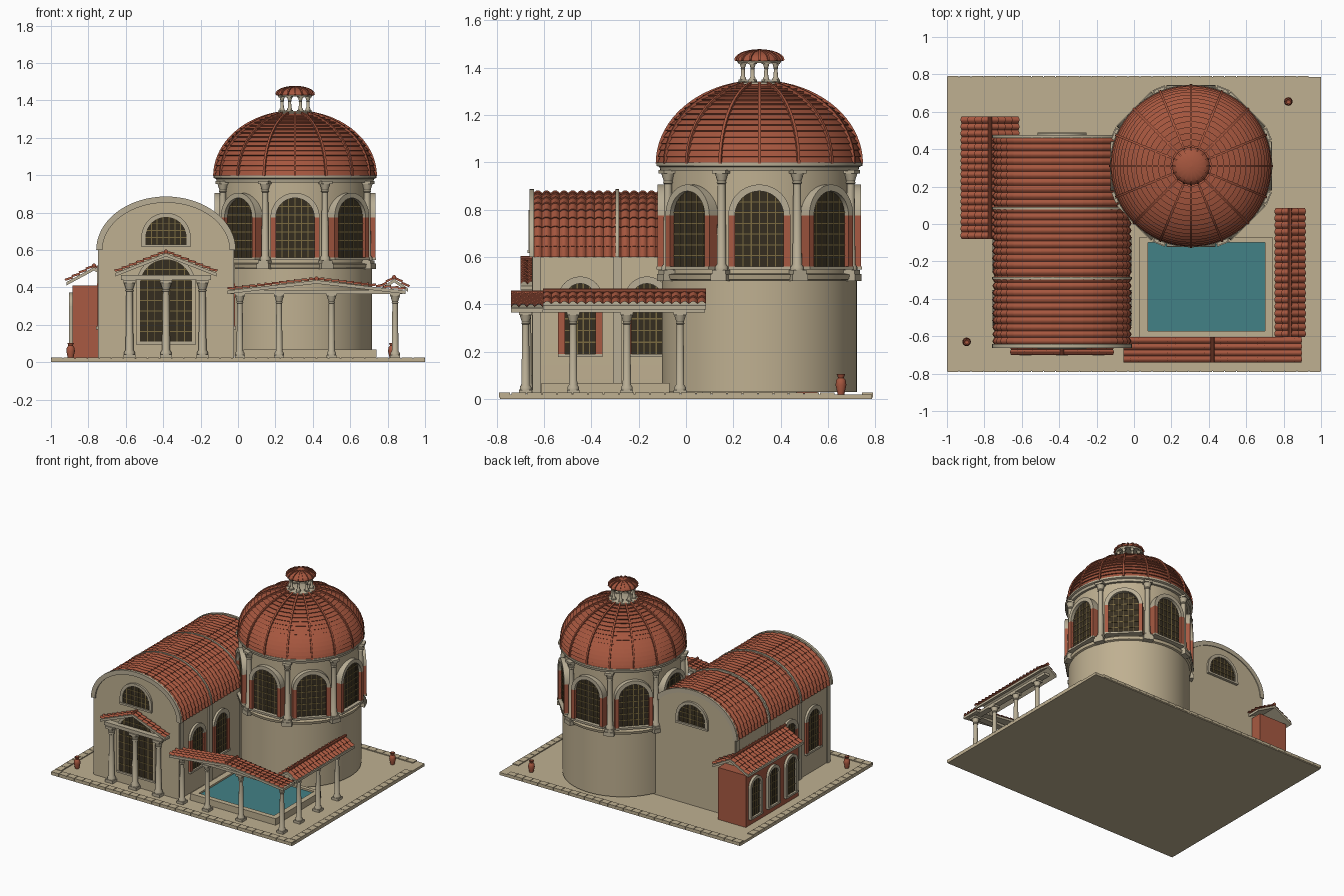
import bpy, bmesh, math
from math import pi, sin, cos, sqrt, radians
from mathutils import Matrix, Vector

if "Cube" in bpy.data.objects:
    bpy.data.objects.remove(bpy.data.objects["Cube"])

def material(name, hexa):
    def lin(c):
        return c / 12.92 if c <= 0.04045 else ((c + 0.055) / 1.055) ** 2.4
    m = bpy.data.materials.new(name)
    m.diffuse_color = [lin(int(hexa[i:i + 2], 16) / 255) for i in (0, 2, 4)] + [1]
    m.use_nodes = True
    m.node_tree.nodes["Principled BSDF"].inputs["Base Color"].default_value = m.diffuse_color
    return m

STONE = material("sandstone", "BFB091")
TRIM = material("pale trim", "B9AE95")
TILE = material("terracotta tile", "A5563E")
RED = material("red plaster", "A85A42")
DARK = material("dark glass", "352D20")
BAR = material("bronze bars", "7A6A40")
WATER = material("pool water", "428186")
I4 = Matrix.Identity(4)

def place(x, y, z, deg=0):
    return Matrix.Translation((x, y, z)) @ Matrix.Rotation(radians(deg), 4, 'Z')

class Part:
    """Collects simple solids into one named object."""
    def __init__(self, name, M=I4):
        self.name, self.M, self.bm, self.mats = name, M, bmesh.new(), []

    def add(self, verts, faces, mat, M=I4):
        if mat not in self.mats:
            self.mats.append(mat)
        vs = [self.bm.verts.new(self.M @ M @ Vector(v)) for v in verts]
        for f in faces:
            self.bm.faces.new([vs[i] for i in f]).material_index = self.mats.index(mat)

    def prism(self, pts, y0, y1, mat, M=I4):
        n = len(pts)
        self.add([(x, y, z) for y in (y0, y1) for x, z in pts],
                 [range(n), range(2 * n - 1, n - 1, -1)] +
                 [(i, (i + 1) % n, (i + 1) % n + n, i + n) for i in range(n)], mat, M)

    def box(self, x0, x1, y0, y1, z0, z1, mat, M=I4):
        self.prism([(x0, z0), (x1, z0), (x1, z1), (x0, z1)], y0, y1, mat, M)

    def lathe(self, prof, n, mat, M=I4):
        k = len(prof)
        self.add([(r * cos(2 * pi * i / n), r * sin(2 * pi * i / n), z) for i in range(n) for r, z in prof],
                 [(i * k + j, (i + 1) % n * k + j, (i + 1) % n * k + j + 1, i * k + j + 1)
                  for i in range(n) for j in range(k - 1)], mat, M)

    def done(self, angle=35):
        bmesh.ops.remove_doubles(self.bm, verts=self.bm.verts, dist=1e-5)
        bmesh.ops.recalc_face_normals(self.bm, faces=self.bm.faces)
        me = bpy.data.meshes.new(self.name)
        self.bm.to_mesh(me)
        self.bm.free()
        for m in self.mats:
            me.materials.append(m)
        me.shade_smooth()
        me.set_sharp_from_angle(angle=radians(angle))
        bpy.context.collection.objects.link(bpy.data.objects.new(self.name, me))

def arc(a, b, z=0, n=20, cx=0):
    return [(cx + a * cos(pi * i / n), z + b * sin(pi * i / n)) for i in range(n + 1)]

def window(name, M, r, h, t, d, side, glass, nv=5, nh=5):
    """Arched window: origin at sill centre, outward is -y."""
    p = Part(name, M)
    p.prism([(-r, 0), (r, 0)] + arc(r, r, h), 0, -glass, DARK)
    p.prism(arc(r + t, r + t, h) + arc(r, r, h)[::-1], 0, -d, TRIM)
    for s in (-1, 1):
        p.box(s * r, s * (r + t), 0, -d, 0, h, side)
    p.box(-r - t, r + t, 0, -d - 0.004, -0.014, 0, TRIM)
    w = 0.0025
    for i in range(nv):
        x = r * (2 * (i + 1) / (nv + 1) - 1)
        p.box(x - w, x + w, -glass, -glass - 0.003, 0, h + sqrt(r * r - x * x), BAR)
    for i in range(nh):
        z = (h + r) * (i + 1) / (nh + 1)
        e = r if z < h else sqrt(r * r - (z - h) ** 2)
        p.box(-e, e, -glass, -glass - 0.003, z - w, z + w, BAR)
    p.done()

def column(p, x, y, z0, z1, r, deg=0):
    M = place(x, y, 0, deg)
    b = 1.5 * r
    p.box(-b, b, -b, b, z0, z0 + r, TRIM, M)
    p.lathe([(0, z0 + r), (1.4 * r, z0 + r), (1.4 * r, z0 + 1.6 * r), (r, z0 + 2.2 * r), (0.82 * r, z1 - 3 * r),
             (1.05 * r, z1 - 2.8 * r), (0.9 * r, z1 - 2.4 * r), (1.4 * r, z1 - 0.8 * r), (0, z1 - 0.8 * r)], 14, TRIM, M)
    p.box(-b, b, -b, b, z1 - 0.8 * r, z1, TRIM, M)

def tiles(p, path, y0, y1, pitch=0.036, amp=0.012, lift=0.008):
    """Scalloped tile sheet; path(t) gives point and normal, one course per list entry."""
    n = max(1, round((y1 - y0) / pitch)) * 6
    rows = []
    for a, b in path:
        rows += [(a, 0), (b, lift)]
    vs = [(x + nx * (up + amp * abs(sin(pi * j / 6))), y0 + (y1 - y0) * j / n, z + nz * (up + amp * abs(sin(pi * j / 6))))
          for (x, z, nx, nz), up in rows for j in range(n + 1)]
    m = n + 1
    p.add(vs, [(i * m + j, i * m + j + 1, (i + 1) * m + j + 1, (i + 1) * m + j)
               for i in range(len(rows) - 1) for j in range(n)], TILE)

def gable(name, cx, half, ze, za, y0, y1, courses):
    """Open gable roof with its ridge along y."""
    p = Part(name)
    L = sqrt(half ** 2 + (za - ze) ** 2)
    t = 0.018
    p.prism([(cx - half, ze - t), (cx, za - t), (cx + half, ze - t), (cx + half, ze), (cx, za), (cx - half, ze)], y0, y1, TRIM)
    for s in (-1, 1):
        nx, nz = s * (za - ze) / L, half / L
        pt = lambda k: (cx + s * half * k / courses, za + (ze - za) * k / courses, nx, nz)
        tiles(p, [(pt(k), pt(k + 1)) for k in range(courses)], y0, y1)
    p.lathe([(0, 0), (0.011, 0), (0.011, y1 - y0), (0, y1 - y0)], 10, TILE,
            Matrix.Translation((cx, y1, za + 0.01)) @ Matrix.Rotation(pi / 2, 4, 'X'))
    p.done()

# paved base and edging blocks
p = Part("base_slab")
p.box(-1, 1, -0.787, 0.787, 0, 0.019, STONE)
p.done()
p = Part("edging_blocks")
for i in range(31):
    x = -1 + 2 * i / 31
    for s in (-1, 1):
        if s < 0 or i < 30:
            p.box(x + 0.002, x + 0.0625, s * 0.79, s * 0.743, 0.006, 0.026, STONE)
for i in range(21):
    y = -0.74 + 1.37 * i / 21
    for s in (-1, 1):
        p.box(s * 0.952, s, y + 0.002, y + 0.063, 0.006, 0.026, STONE)
p.done()

# vaulted hall
HX = -0.385
p = Part("hall_walls")
p.prism([(HX - 0.352, 0.02), (HX + 0.352, 0.02)] + arc(0.352, 0.265, 0.6, 32, HX), -0.65, 0.47, STONE)
for y in (-0.63, -0.29, 0.085, 0.45):
    p.box(HX - 0.363, HX + 0.363, y - 0.018, y + 0.018, 0.02, 0.6, TRIM)
p.done()
p = Part("hall_roof_tiles")
def vault(t):
    n = Vector((cos(t) / 0.354, sin(t) / 0.268)).normalized()
    return HX + 0.354 * cos(t), 0.6 + 0.268 * sin(t), n.x, n.y
for s in (1, -1):
    ts = [pi / 2 - s * pi / 2 * k / 10 for k in range(11)]
    tiles(p, [(vault(a), vault(b)) for a, b in zip(ts, ts[1:])], -0.645, 0.465, 0.037, 0.011, 0.006)
p.done()
p = Part("hall_roof_ribs")
for y, w in ((-0.652, 0.01), (-0.29, 0.007), (0.085, 0.007), (0.468, 0.008)):
    p.prism(arc(0.373, 0.286, 0.6, 32, HX) + arc(0.34, 0.253, 0.6, 32, HX)[::-1], y - w, y + w, TRIM)
p.done()
window("front_lunette", place(HX, -0.645, 0.63), 0.11, 0.037, 0.022, 0.02, TRIM, 0.012, 6, 3)
window("back_lunette", place(HX, 0.465, 0.63, 180), 0.11, 0.037, 0.022, 0.02, TRIM, 0.012, 6, 3)
window("entrance_glazing", place(HX, -0.645, 0.11), 0.14, 0.3, 0.02, 0.016, STONE, 0.012, 6, 7)
for i, y in enumerate((-0.447, -0.165)):
    window(f"hall_right_window_{i}", place(HX + 0.347, y, 0.19, 90), 0.065, 0.232, 0.03, 0.022, RED, 0.012, 4, 5)
    window(f"hall_left_window_{i}", place(HX - 0.347, y, 0.19, -90), 0.065, 0.232, 0.03, 0.022, RED, 0.012, 4, 5)

# entrance portico
p = Part("portico_columns")
for x in (-0.58, HX, -0.19):
    column(p, x, -0.672, 0.02, 0.44, 0.021)
p.box(HX - 0.24, HX + 0.24, -0.695, -0.648, 0.44, 0.465, TRIM)
p.done()
gable("portico_roof", HX, 0.27, 0.477, 0.583, -0.7, -0.64, 7)

# pool
p = Part("pool_rim")
for a in ((0.03, 0.075, -0.61, -0.07), (0.7, 0.74, -0.61, -0.07), (0.075, 0.7, -0.61, -0.572), (0.075, 0.7, -0.098, -0.07)):
    p.box(*a, 0.019, 0.068, STONE)
p.done()
p = Part("pool_water")
p.box(0.07, 0.705, -0.575, -0.095, 0.019, 0.055, WATER)
p.done()

# colonnades around the pool
p = Part("colonnade_columns")
for x in (0.01, 0.22, 0.5, 0.84):
    column(p, x, -0.678, 0.02, 0.368, 0.018)
for y in (-0.477, -0.25, -0.025):
    column(p, 0.84, y, 0.02, 0.368, 0.018)
p.box(-0.04, 0.88, -0.7, -0.65, 0.366, 0.385, TRIM)
p.box(0.818, 0.862, -0.66, 0.08, 0.366, 0.385, TRIM)
p.done()
gable("front_colonnade_roof", 0.42, 0.475, 0.383, 0.438, -0.74, -0.605, 12)
gable("side_colonnade_roof", 0.835, 0.073, 0.395, 0.445, -0.605, 0.085, 2)

# side annex
p = Part("annex_walls")
p.box(-0.885, -0.655, -0.07, 0.555, 0.02, 0.41, RED)
p.done()
gable("annex_roof", -0.77, 0.148, 0.428, 0.508, -0.08, 0.575, 4)
for i, y in enumerate((0.03, 0.24, 0.45)):
    window(f"annex_window_{i}", place(-0.88, y, 0.08, -90), 0.05, 0.22, 0.022, 0.024, TRIM, 0.012, 3, 4)

# round tower
TX, TY = 0.305, 0.31
T = place(TX, TY, 0)
p = Part("tower_drum", T)
p.lathe([(0, 0.03), (0.412, 0.03), (0.412, 0.5), (0.425, 0.505), (0.43, 0.525), (0.4, 0.53), (0.4, 0.965), (0, 0.965)], 72, STONE)
p.lathe([(0.39, 0.962), (0.418, 0.962), (0.422, 0.98), (0.435, 0.985), (0.435, 0.998), (0.3, 0.998)], 72, TRIM)
p.done()
p = Part("tower_columns", T)
for i in range(8):
    a = 22.5 + 45 * i
    x, y = 0.418 * cos(radians(a)), 0.418 * sin(radians(a))
    column(p, x, y, 0.525, 0.968, 0.02, a)
    p.box(-0.035, 0.035, -0.035, 0.03, 0.498, 0.527, TRIM, place(x, y, 0, a + 90))
p.done()
for i in range(8):
    a = 45 * i
    window(f"tower_window_{i}", T @ place(0.37 * sin(radians(a)), -0.37 * cos(radians(a)), 0.56, a),
           0.103, 0.215, 0.028, 0.06, RED, 0.037, 5, 6)

# dome with overlapping tile courses and ribs
p = Part("dome_tiles", T)
N = 17
def dome(k, up=0):
    t = radians(80) * k / N
    return (0.423 + up) * cos(t), 0.995 + (0.337 + up) * sin(t)
prof = []
for k in range(N):
    prof += [dome(k, 0.009), dome(k + 1, 0)]
p.lathe([(0.38, 0.995)] + prof + [(0, 1.33)], 64, TILE)
p.done(25)
p = Part("dome_ribs", T)
for i in range(16):
    p.prism([dome(k, 0.015) for k in range(N + 1)] + [dome(k, -0.01) for k in range(N, -1, -1)],
            -0.006, 0.006, TILE, place(0, 0, 0, 22.5 * i))
p.done()

# lantern
p = Part("lantern", T)
p.lathe([(0, 1.315), (0.1, 1.315), (0.1, 1.336), (0.085, 1.342), (0, 1.342)], 32, TRIM)
for i in range(8):
    a = pi / 8 + pi / 4 * i
    column(p, 0.075 * cos(a), 0.075 * sin(a), 1.34, 1.422, 0.0095, math.degrees(a))
p.lathe([(0, 1.42), (0.09, 1.42), (0.095, 1.43), (0, 1.43)], 32, TRIM)
cap = [(0.1 * cos(radians(t)), 1.428 + 0.045 * sin(radians(t))) for t in range(0, 91, 15)]
p.lathe([(0, 1.428)] + cap, 32, TILE)
for i in range(16):
    p.prism([(x * 1.06, z + 0.005) for x, z in cap] + [(0, 1.43), (0.1, 1.427)], -0.004, 0.004, TILE, place(0, 0, 0, 22.5 * i))
p.done()

# clay pots
for n, x, y in (("front_pot", -0.895, -0.63), ("back_pot", 0.825, 0.655)):
    p = Part(n, place(x, y, 0.019))
    p.lathe([(0, 0), (0.014, 0), (0.023, 0.04), (0.02, 0.06), (0.012, 0.07), (0.018, 0.085), (0.012, 0.085), (0, 0.06)], 16, TILE)
    p.done()
